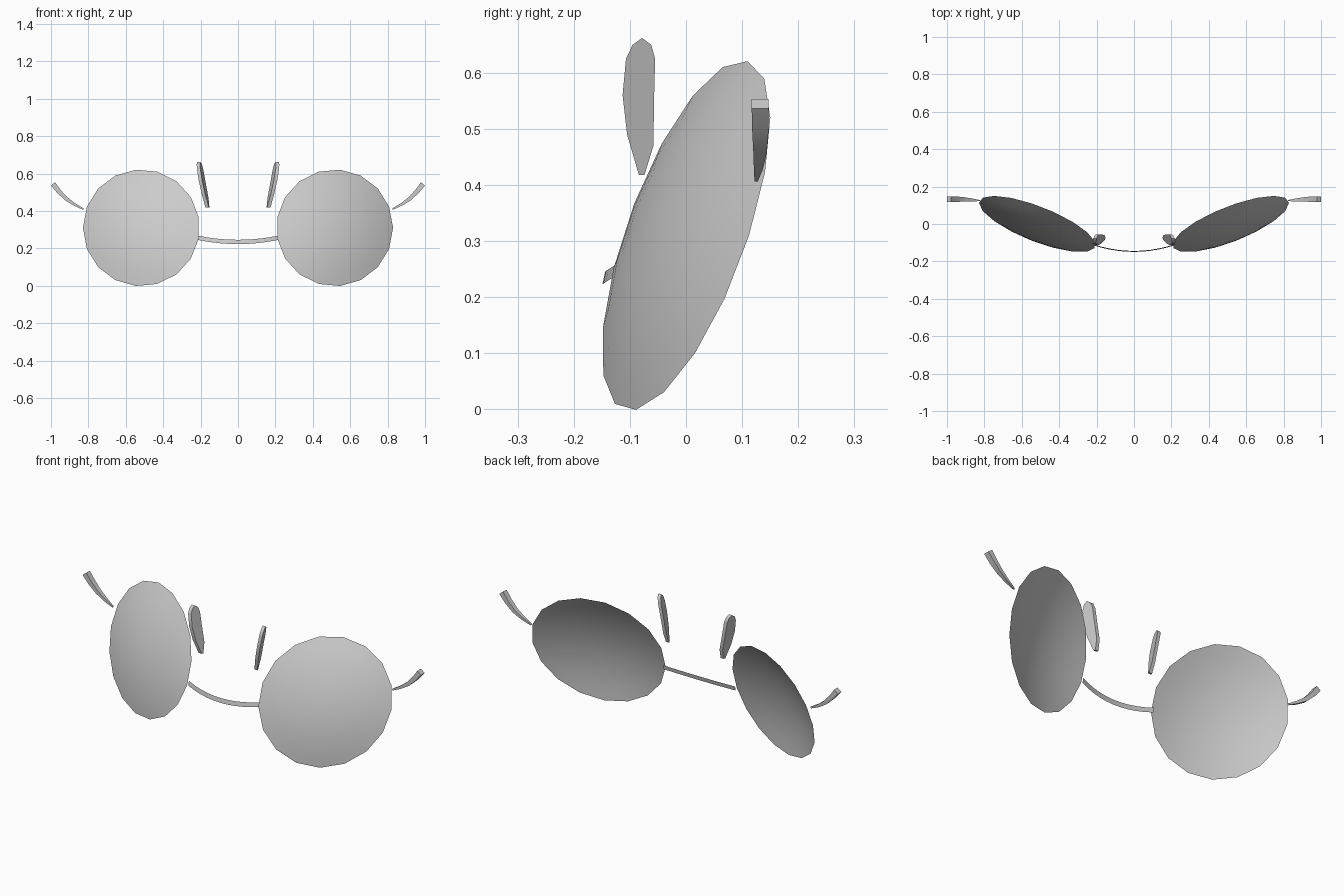
import bpy, bmesh, math
from mathutils import Vector

if "Cube" in bpy.data.objects:
    bpy.data.objects.remove(bpy.data.objects["Cube"])


def make(name, verts, faces, angle=40):
    me = bpy.data.meshes.new(name)
    me.from_pydata([tuple(v) for v in verts], [], faces)
    bm = bmesh.new()
    bm.from_mesh(me)
    bmesh.ops.recalc_face_normals(bm, faces=bm.faces)
    bm.to_mesh(me)
    bm.free()
    ob = bpy.data.objects.new(name, me)
    bpy.context.collection.objects.link(ob)
    bpy.ops.object.select_all(action='DESELECT')
    bpy.context.view_layer.objects.active = ob
    ob.select_set(True)
    bpy.ops.object.shade_smooth_by_angle(angle=math.radians(angle))
    return ob


def pair(name, verts, faces, angle=40):
    for side, s in (("right", 1), ("left", -1)):
        make(f"{name}_{side}", [(s * v[0], v[1], v[2]) for v in verts], faces, angle)


# Lenses: shallow 17-sided domes on a tilted plane, bulging forward
N, RINGS, CX, CZ, R = 17, 6, 0.517, 0.31, 0.312
normal = Vector((0.36, -1, 0.32)).normalized()


def lens_point(t, a):
    dx, dz = R * t * math.cos(a), R * t * math.sin(a)
    return Vector((CX + dx, 0.36 * dx + 0.32 * dz, CZ + dz)) + normal * 0.055 * (1 - t * t)


verts = [lens_point(0, 0)]
faces = []
for i in range(1, RINGS + 1):
    for j in range(N):
        verts.append(lens_point(i / RINGS, math.tau * j / N))
for j in range(N):
    k = (j + 1) % N
    faces.append((0, 1 + j, 1 + k))
    for i in range(RINGS - 1):
        a, b = 1 + i * N, 1 + (i + 1) * N
        faces.append((a + j, b + j, b + k, a + k))
pair("lens", verts, faces)

# Bridge: thin curved ribbon between the lenses
verts, faces = [], []
SEG = 10
for i in range(SEG + 1):
    t = -1 + 2 * i / SEG
    x, y, z = 0.213 * t, -0.149 + 0.034 * t * t, 0.223 + 0.022 * t * t
    verts += [(x, y, z), (x, y + 0.005, z + 0.023)]
    if i:
        faces.append((2 * i - 2, 2 * i, 2 * i + 1, 2 * i - 1))
make("bridge", verts, faces)

# Temple stubs: tapered, curved square bars (x, z, half thickness, y front, y back)
path = [(0.826, 0.410, 0.004, 0.122, 0.128), (0.872, 0.434, 0.007, 0.121, 0.137),
        (0.918, 0.465, 0.010, 0.120, 0.144), (0.957, 0.504, 0.012, 0.118, 0.147),
        (0.989, 0.545, 0.014, 0.117, 0.147)]
verts, faces = [], []
for i, (x, z, h, y0, y1) in enumerate(path):
    p, q = path[max(i - 1, 0)], path[min(i + 1, len(path) - 1)]
    d = Vector((q[0] - p[0], q[1] - p[1])).normalized()
    nx, nz = -d.y * h, d.x * h
    verts += [(x + nx, y0, z + nz), (x + nx, y1, z + nz), (x - nx, y1, z - nz), (x - nx, y0, z - nz)]
    for j in range(4):
        k = (j + 1) % 4
        if i:
            faces.append((4 * i - 4 + j, 4 * i - 4 + k, 4 * i + k, 4 * i + j))
faces += [(0, 1, 2, 3), (16, 17, 18, 19)]
pair("temple_stub", verts, faces)

# Nose pads: thin leaning leaf shapes
outline = [(-0.078, 0.662), (-0.062, 0.650), (-0.055, 0.625), (-0.057, 0.550), (-0.058, 0.470),
           (-0.074, 0.418), (-0.084, 0.418), (-0.105, 0.490), (-0.113, 0.560), (-0.107, 0.625),
           (-0.095, 0.650)]
n = len(outline)
verts = []
for off in (-0.009, 0.009):
    for y, z in outline:
        verts.append((0.164 + 0.19 * (z - 0.418) - 0.3 * (y + 0.082) + off, y, z))
faces = [tuple(range(n)), tuple(range(n, 2 * n))]
faces += [(j, (j + 1) % n, n + (j + 1) % n, n + j) for j in range(n)]
pair("nose_pad", verts, faces)
